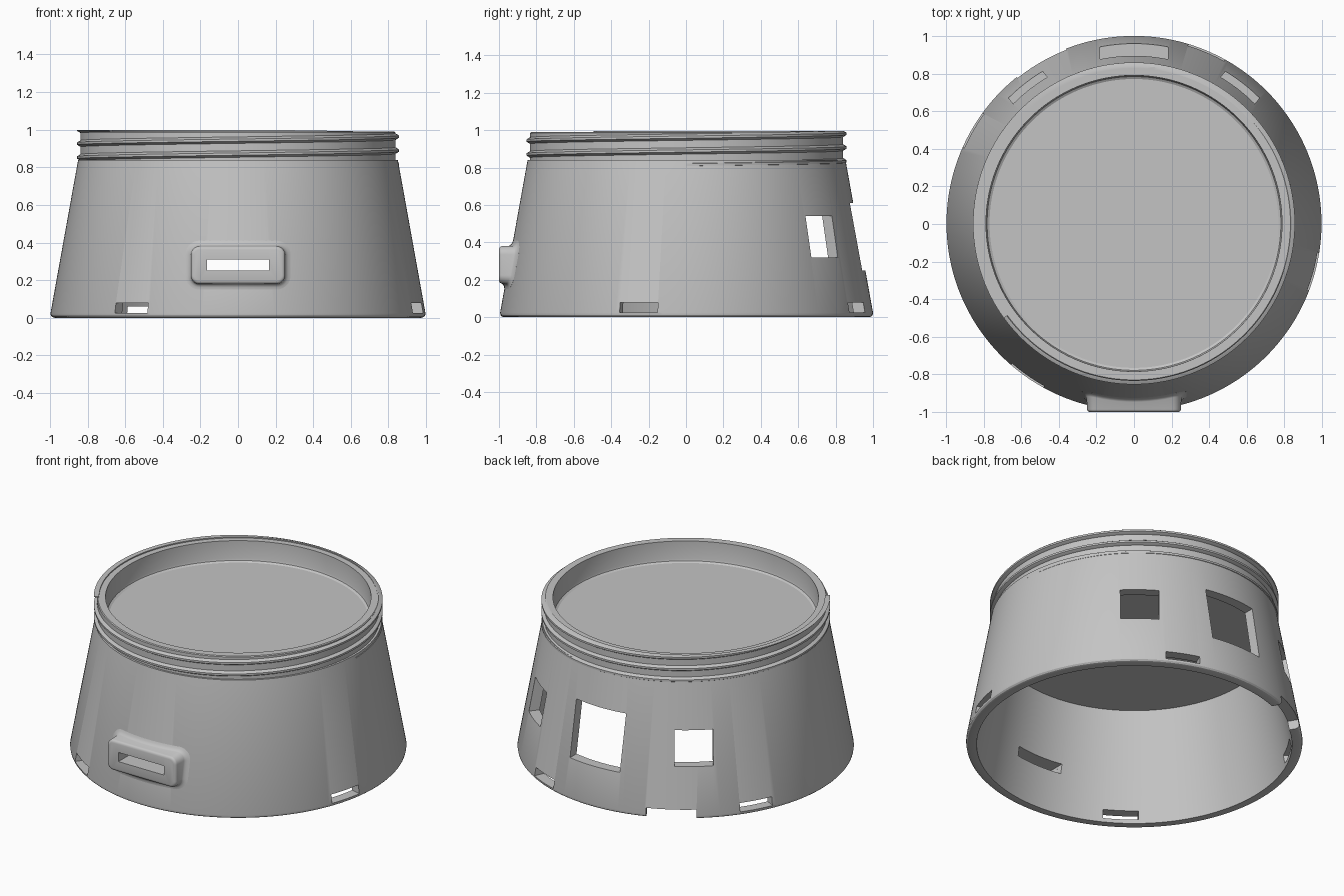
import bpy, bmesh, math
from mathutils import Matrix, Vector

if "Cube" in bpy.data.objects:
    bpy.data.objects.remove(bpy.data.objects["Cube"])

CY = 0.003          # the round body sits a hair behind the centre
SEG = 192

grey = bpy.data.materials.new("plain grey")
grey.diffuse_color = (0.55, 0.55, 0.55, 1)
grey.use_nodes = True
grey.node_tree.nodes["Principled BSDF"].inputs["Base Color"].default_value = grey.diffuse_color


def make(name, bm):
    bmesh.ops.recalc_face_normals(bm, faces=bm.faces)
    me = bpy.data.meshes.new(name)
    bm.to_mesh(me)
    bm.free()
    ob = bpy.data.objects.new(name, me)
    bpy.context.collection.objects.link(ob)
    me.materials.append(grey)
    return ob


def lathe(name, profile):
    """Spin an (r, z) profile about the body axis."""
    bm = bmesh.new()
    rings = []
    for r, z in profile:
        if r == 0:
            rings.append([bm.verts.new((0, CY, z))] * SEG)
        else:
            rings.append([bm.verts.new((r * math.cos(a), CY + r * math.sin(a), z))
                          for a in (math.tau * i / SEG for i in range(SEG))])
    for a, b in zip(rings, rings[1:]):
        for i in range(SEG):
            j = (i + 1) % SEG
            bm.faces.new(dict.fromkeys((a[i], a[j], b[j], b[i])))
    return make(name, bm)


def add_box(bm, az, r0, r1, width, z0, z1):
    """Radial box used for cutting an opening through the wall."""
    m = (Matrix.Translation((0, CY, 0)) @ Matrix.Rotation(math.radians(az), 4, 'Z')
         @ Matrix.Translation(((r0 + r1) / 2, 0, (z0 + z1) / 2))
         @ Matrix.Diagonal((r1 - r0, width, z1 - z0, 1)))
    bmesh.ops.create_cube(bm, size=1, matrix=m)


def cut(ob, boxes):
    bm = bmesh.new()
    for b in boxes:
        add_box(bm, *b)
    cutter = make("cutter", bm)
    cutter.hide_render = True
    mod = ob.modifiers.new("openings", 'BOOLEAN')
    mod.operation, mod.solver, mod.object = 'DIFFERENCE', 'EXACT', cutter
    bpy.context.view_layer.objects.active = ob
    bpy.ops.object.modifier_apply(modifier=mod.name)
    bpy.data.objects.remove(cutter)


def smooth(ob, angle=30):
    bpy.ops.object.select_all(action='DESELECT')
    ob.select_set(True)
    bpy.context.view_layer.objects.active = ob
    bpy.ops.object.shade_smooth_by_angle(angle=math.radians(angle))


# Tapered shell with recessed dish on top and hollow underside
body = lathe("tapered_body", [
    (0, 0.70), (0.81, 0.70), (0.935, 0), (0.975, 0), (0.988, 0.004), (0.995, 0.012),
    (0.997, 0.024), (0.85, 0.84), (0.837, 0.84), (0.837, 0.985), (0.832, 0.99),
    (0.787, 0.99), (0.785, 0.875), (0.781, 0.863), (0.768, 0.855), (0, 0.855)])

# Openings: azimuth, inner r, outer r, width, bottom, top
port_slot = (270, 0.8, 1.2, 0.33, 0.25, 0.31)
openings = [port_slot,
            (90, 0.72, 1.1, 0.36, 0.25, 0.61),      # large rear window
            (52, 0.75, 1.1, 0.23, 0.32, 0.54),      # small side windows
            (128, 0.75, 1.1, 0.23, 0.32, 0.54),
            (120, 0.85, 1.1, 0.30, -0.05, 0.06)]    # open notch in the foot
openings += [(az, 0.85, 1.1, 0.21, 0.024, 0.078) for az in (-15, 67, 150, 235)]
cut(body, openings)
smooth(body)


# Raised port surround, blended into the wall
def wall_y(x, z):
    r = 0.997 - 0.147 * (z - 0.024) / 0.816
    return CY - math.sqrt(r * r - x * x)


def outline(offset, n=8):
    hw, hh, rad = 0.25 + offset, 0.1 + offset, 0.045 + offset
    pts = []
    for k, (sx, sz) in enumerate(((1, 1), (-1, 1), (-1, -1), (1, -1))):
        for i in range(n + 1):
            a = math.pi / 2 * (k + i / n)
            pts.append((sx * (hw - rad) + rad * math.cos(a),
                        0.28 + sz * (hh - rad) + rad * math.sin(a)))
        # extra points along the long edges follow the curved wall
        if sz * sx > 0:
            x0 = sx * (hw - rad)
            pts += [(x0 * (1 - t / 5), 0.28 + sz * hh) for t in range(1, 10)]
    return pts


bm = bmesh.new()
rings = []
for off, h in ((0.032, -0.012), (0.03, 0.0), (0.018, 0.003), (0.008, 0.009), (0.002, 0.017)):
    rings.append([bm.verts.new((x, max(wall_y(x, z) - h, -0.985), z)) for x, z in outline(off)])
for off, y in ((0, -0.986), (-0.004, -0.994), (-0.01, -0.998), (-0.018, -1.0)):
    rings.append([bm.verts.new((x, y, z)) for x, z in outline(off)])
for a, b in zip(rings, rings[1:]):
    for i in range(len(a)):
        j = (i + 1) % len(a)
        bm.faces.new((a[i], a[j], b[j], b[i]))
bm.faces.new(rings[0])
bm.faces.new(rings[-1])
port = make("port_surround", bm)
cut(port, [port_slot])
smooth(port, 40)

# Screw thread winding up the neck
bm = bmesh.new()
turns, pitch, steps = 2.6, 0.074, 400
section = ((0.825, -0.02), (0.838, -0.017), (0.856, -0.006), (0.856, 0.006),
           (0.838, 0.017), (0.825, 0.02))
prev = None
for i in range(steps + 1):
    t = turns * i / steps
    a, zc = math.tau * t, 0.815 + pitch * t
    ring = [bm.verts.new((r * math.cos(a), CY + r * math.sin(a), min(zc + dz, 0.997)))
            for r, dz in section]
    if prev:
        for k in range(len(section)):
            m = (k + 1) % len(section)
            bm.faces.new((prev[k], prev[m], ring[m], ring[k]))
    else:
        bm.faces.new(ring)
    prev = ring
bm.faces.new(prev)
smooth(make("neck_thread", bm))
